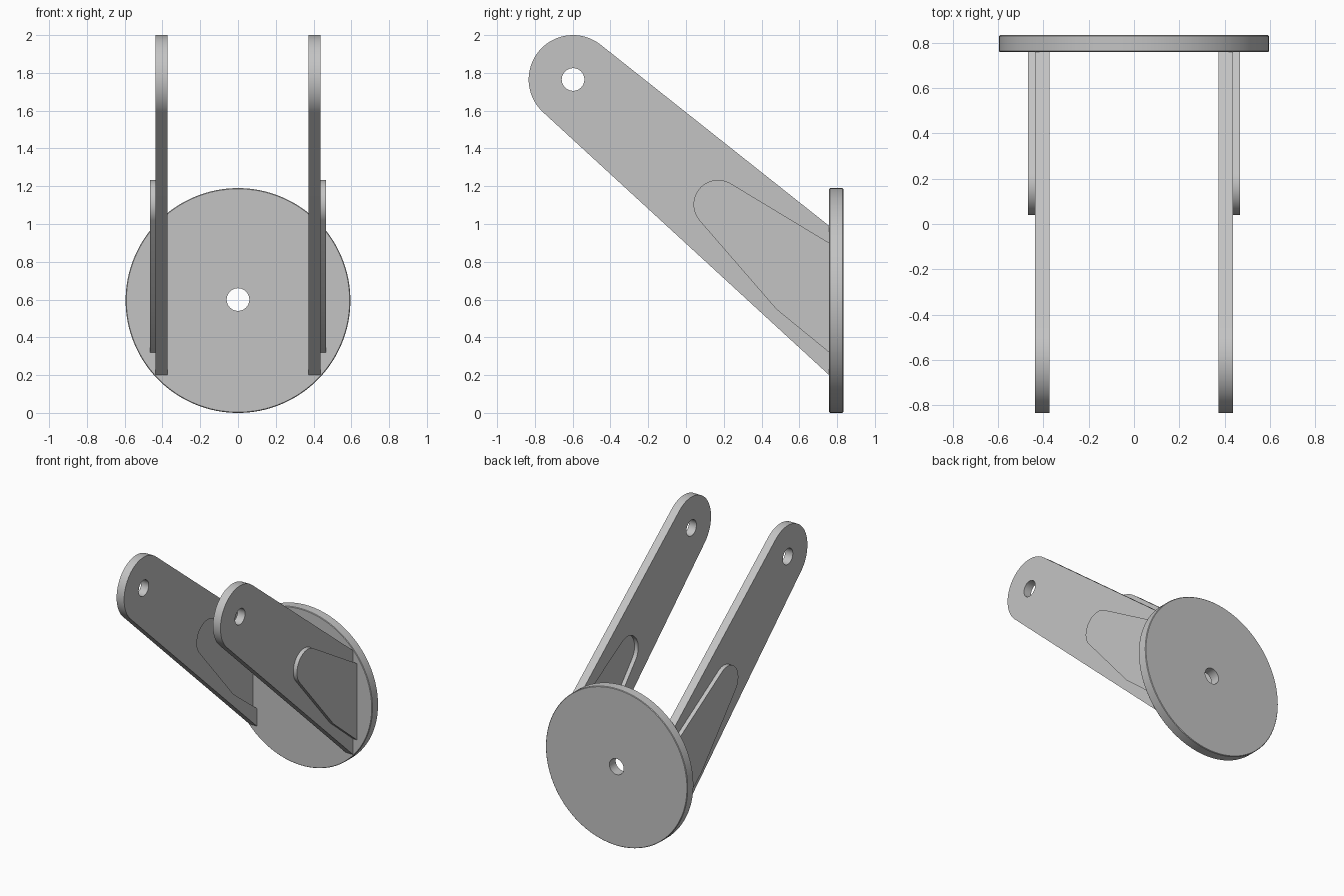
import bpy, bmesh, math
from mathutils import Vector

if "Cube" in bpy.data.objects:
    bpy.data.objects.remove(bpy.data.objects["Cube"], do_unlink=True)

# Single grey metal
grey = bpy.data.materials.new("plain_grey")
grey.use_nodes = True
colour = (0.55, 0.55, 0.55, 1)
grey.diffuse_color = colour
grey.node_tree.nodes["Principled BSDF"].inputs["Base Color"].default_value = colour


def arc(centre, radius, start, end, steps=40):
    """Points on an arc, angles in degrees."""
    angles = [math.radians(start + (end - start) * i / steps) for i in range(steps + 1)]
    return [(centre[0] + radius * math.cos(a), centre[1] + radius * math.sin(a)) for a in angles]


def circle(centre, radius, steps=96):
    return arc(centre, radius, 0, 360, steps)[:-1]


def prism(name, outline, axis, low, high):
    """Extrude an outline along x (outline in y, z) or y (outline in x, z)."""
    place = (lambda p: Vector((low, *p))) if axis == "x" else (lambda p: Vector((p[0], low, p[1])))
    depth = Vector((high - low, 0, 0) if axis == "x" else (0, high - low, 0))
    bm = bmesh.new()
    face = bm.faces.new([bm.verts.new(place(p)) for p in outline])
    result = bmesh.ops.extrude_face_region(bm, geom=[face])
    bmesh.ops.translate(bm, vec=depth, verts=[v for v in result["geom"] if isinstance(v, bmesh.types.BMVert)])
    bmesh.ops.recalc_face_normals(bm, faces=bm.faces)
    mesh = bpy.data.meshes.new(name)
    bm.to_mesh(mesh)
    bm.free()
    mesh.materials.append(grey)
    obj = bpy.data.objects.new(name, mesh)
    bpy.context.collection.objects.link(obj)
    return obj


def apply_modifiers(obj):
    bpy.ops.object.select_all(action="DESELECT")
    obj.select_set(True)
    bpy.context.view_layer.objects.active = obj
    for mod in list(obj.modifiers):
        bpy.ops.object.modifier_apply(modifier=mod.name)


def cut(obj, cutter):
    mod = obj.modifiers.new("cut", "BOOLEAN")
    mod.operation = "DIFFERENCE"
    mod.solver = "EXACT"
    mod.object = cutter
    apply_modifiers(obj)
    bpy.data.objects.remove(cutter, do_unlink=True)


def finish(obj, mirrored=False):
    if mirrored:
        mod = obj.modifiers.new("mirror", "MIRROR")
        mod.use_axis = (True, False, False)
        mod.use_mirror_merge = False
    apply_modifiers(obj)
    bpy.ops.object.shade_smooth_by_angle(angle=math.radians(30))


PLATE_FRONT, PLATE_BACK, PLATE_R = 0.758, 0.833, 0.595
ARM_IN, ARM_OUT, EMBOSS = 0.373, 0.436, 0.031
HOLE_R = 0.06

# Round mounting plate with a centre hole
plate = prism("mounting_plate", circle((0, PLATE_R), PLATE_R, 128), "y", PLATE_FRONT, PLATE_BACK)
bevel = plate.modifiers.new("edge", "BEVEL")
bevel.width = 0.004
bevel.segments = 1
bevel.limit_method = "ANGLE"
apply_modifiers(plate)
cut(plate, prism("plate_hole", circle((0, PLATE_R + 0.005), HOLE_R, 48), "y", 0.6, 1))
finish(plate)

# Tapered arms with a rounded tip
tip = (-0.598, 1.765)
arm_outline = arc(tip, 0.235, 51.5, 227.3) + [(PLATE_FRONT, 0.2), (PLATE_FRONT, 0.99)]
arms = prism("side_arms", arm_outline, "x", ARM_IN, ARM_OUT)
cut(arms, prism("pivot_hole", circle(tip, HOLE_R, 48), "x", 0.2, 0.6))


# Embossed stiffener: hollow on the inside, raised on the outside
def stiffener(end):
    return arc((0.17, 1.103), 0.13, 58, 221) + [(0.479, 0.548), (end, 0.32), (end, 0.9)]


cut(arms, prism("recess", stiffener(PLATE_FRONT + 0.02), "x", 0.3, ARM_IN + EMBOSS))
finish(arms, mirrored=True)

pads = prism("stiffener_pads", stiffener(PLATE_FRONT), "x", ARM_OUT - 0.002, ARM_OUT + EMBOSS)
finish(pads, mirrored=True)
